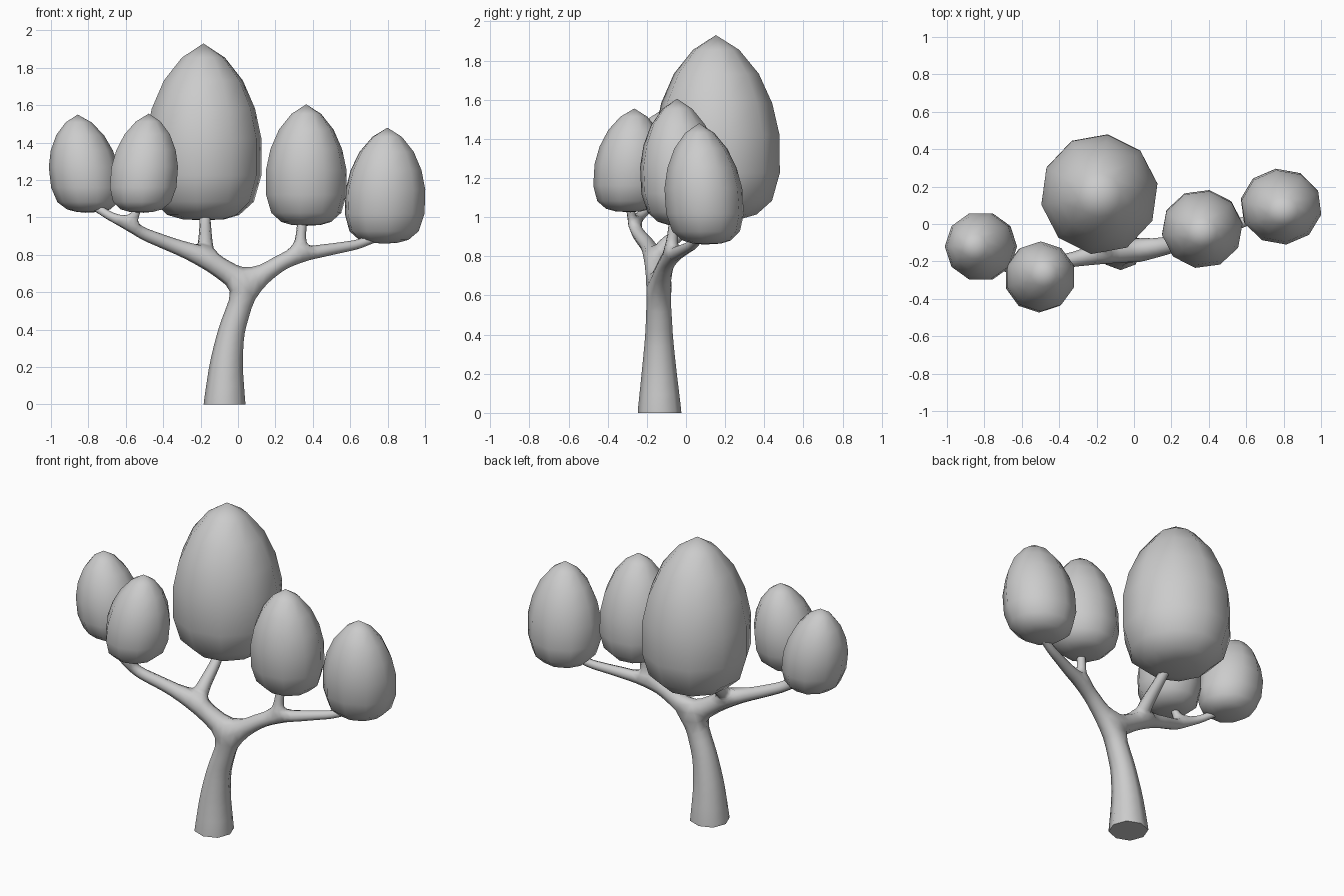
import bpy, bmesh, math
from mathutils import Vector

cube = bpy.data.objects.get("Cube")
if cube:
    bpy.data.objects.remove(cube, do_unlink=True)

grey = bpy.data.materials.new("plain grey")
grey.use_nodes = True
grey.diffuse_color = (0.6, 0.6, 0.6, 1)
grey.node_tree.nodes["Principled BSDF"].inputs["Base Color"].default_value = (0.6, 0.6, 0.6, 1)


def add_object(name, mesh):
    obj = bpy.data.objects.new(name, mesh)
    bpy.context.collection.objects.link(obj)
    mesh.materials.append(grey)
    return obj


def smooth(obj):
    bpy.ops.object.select_all(action='DESELECT')
    obj.select_set(True)
    bpy.context.view_layer.objects.active = obj
    bpy.ops.object.shade_smooth_by_angle(angle=math.radians(62))


# Trunk and branches: each path is a list of (x, y, z, radius)
trunk = [(-.08, -.135, -.12, .118), (-.07, -.135, 0, .107), (-.067, -.137, .2, .085),
         (-.035, -.138, .4, .066), (.025, -.138, .57, .06), (.045, -.138, .65, .06)]
left_limb = [(-.07, -.15, .715, .055), (-.18, -.165, .79, .052), (-.36, -.195, .855, .036),
             (-.5, -.24, .91, .031), (-.59, -.275, .96, .033), (-.69, -.23, 1.01, .022),
             (-.8, -.16, 1.08, .02)]
right_limb = [(.14, -.125, .695, .05), (.22, -.105, .755, .042), (.32, -.08, .8, .042),
              (.5, -.02, .83, .029), (.64, .03, .855, .024), (.78, .08, .91, .022)]
middle_twig = [(-.175, -.09, .87, .036), (-.175, .02, .96, .029), (-.18, .1, 1.05, .026)]
left_twig = [(-.555, -.28, 1.0, .022), (-.53, -.285, 1.07, .02)]
right_twig = [(.335, -.07, .89, .026), (.345, -.06, 1.0, .023)]

verts, edges, radii = [], [], []


def add_path(path, parent=None):
    """Append a chain of points and return their indices."""
    ids = []
    for x, y, z, r in path:
        verts.append((x, y, z))
        radii.append(r)
        ids.append(len(verts) - 1)
        if parent is not None:
            edges.append((parent, ids[-1]))
        parent = ids[-1]
    return ids


stem = add_path(trunk)
left = add_path(left_limb, stem[-1])
right = add_path(right_limb, stem[-1])
add_path(middle_twig, left[1])
add_path(left_twig, left[4])
add_path(right_twig, right[2])

mesh = bpy.data.meshes.new("skeleton")
mesh.from_pydata(verts, edges, [])
tree = add_object("trunk_and_branches", mesh)
skin = tree.modifiers.new("skin", 'SKIN')
skin.use_smooth_shade = True
skin.branch_smoothing = 0.3
for i, r in enumerate(radii):
    data = mesh.skin_vertices[0].data[i]
    data.radius = (r * 1.15, r * 1.15)
    data.use_root = i == 0
sub = tree.modifiers.new("rounding", 'SUBSURF')
sub.levels = sub.render_levels = 1

# Bake the limbs and cut the foot flat at the ground
graph = bpy.context.evaluated_depsgraph_get()
baked = bpy.data.meshes.new_from_object(tree.evaluated_get(graph))
tree.modifiers.clear()
tree.data = baked
bm = bmesh.new()
bm.from_mesh(baked)
cut = bmesh.ops.bisect_plane(bm, geom=bm.verts[:] + bm.edges[:] + bm.faces[:],
                             plane_co=(0, 0, 0), plane_no=(0, 0, 1), clear_inner=True)
rim = [e for e in cut["geom_cut"] if isinstance(e, bmesh.types.BMEdge)]
bmesh.ops.contextual_create(bm, geom=rim)
bmesh.ops.recalc_face_normals(bm, faces=bm.faces)
for f in bm.faces:
    f.material_index = 0
bm.to_mesh(baked)
bm.free()
if not baked.materials:
    baked.materials.append(grey)
smooth(tree)

# Egg-shaped crowns: (height fraction, radius fraction) from bottom to top
PROFILE = [(.0, .36), (.025, .62), (.1, .87), (.25, 1.0), (.46, 1.0),
           (.63, .89), (.79, .68), (.92, .37)]
SIDES = 10


def crown(name, x, y, rx, ry, bottom, top, turn, lean):
    bm = bmesh.new()
    rings = []
    for t, k in PROFILE:
        ring = []
        for i in range(SIDES):
            a = 2 * math.pi * i / SIDES + math.radians(turn)
            ring.append(bm.verts.new((x + lean[0] * (t - .3) + rx * k * math.cos(a),
                                      y + lean[1] * (t - .3) + ry * k * math.sin(a),
                                      bottom + t * (top - bottom))))
        rings.append(ring)
    tip = bm.verts.new((x + lean[0] * .7, y + lean[1] * .7, top))
    base = bm.verts.new((x, y, bottom - .005))
    for i in range(SIDES):
        j = (i + 1) % SIDES
        for lo, hi in zip(rings, rings[1:]):
            bm.faces.new((lo[i], lo[j], hi[j], hi[i]))
        bm.faces.new((rings[-1][i], rings[-1][j], tip))
        bm.faces.new((rings[0][j], rings[0][i], base))
    mesh = bpy.data.meshes.new(name)
    bm.to_mesh(mesh)
    bm.free()
    smooth(add_object(name, mesh))


crown("crown_centre", -.185, .16, .315, .322, .99, 1.93, 10, (0, -.01))
crown("crown_far_right", -.815, -.12, .187, .185, 1.03, 1.55, 0, (-.06, 0))
crown("crown_near_right", -.505, -.285, .187, .187, 1.03, 1.555, 18, (.04, .03))
crown("crown_inner_left", .365, -.025, .217, .208, .96, 1.605, 8, (0, -.03))
crown("crown_outer_left", .785, .095, .217, .2, .865, 1.48, 25, (.02, -.04))
